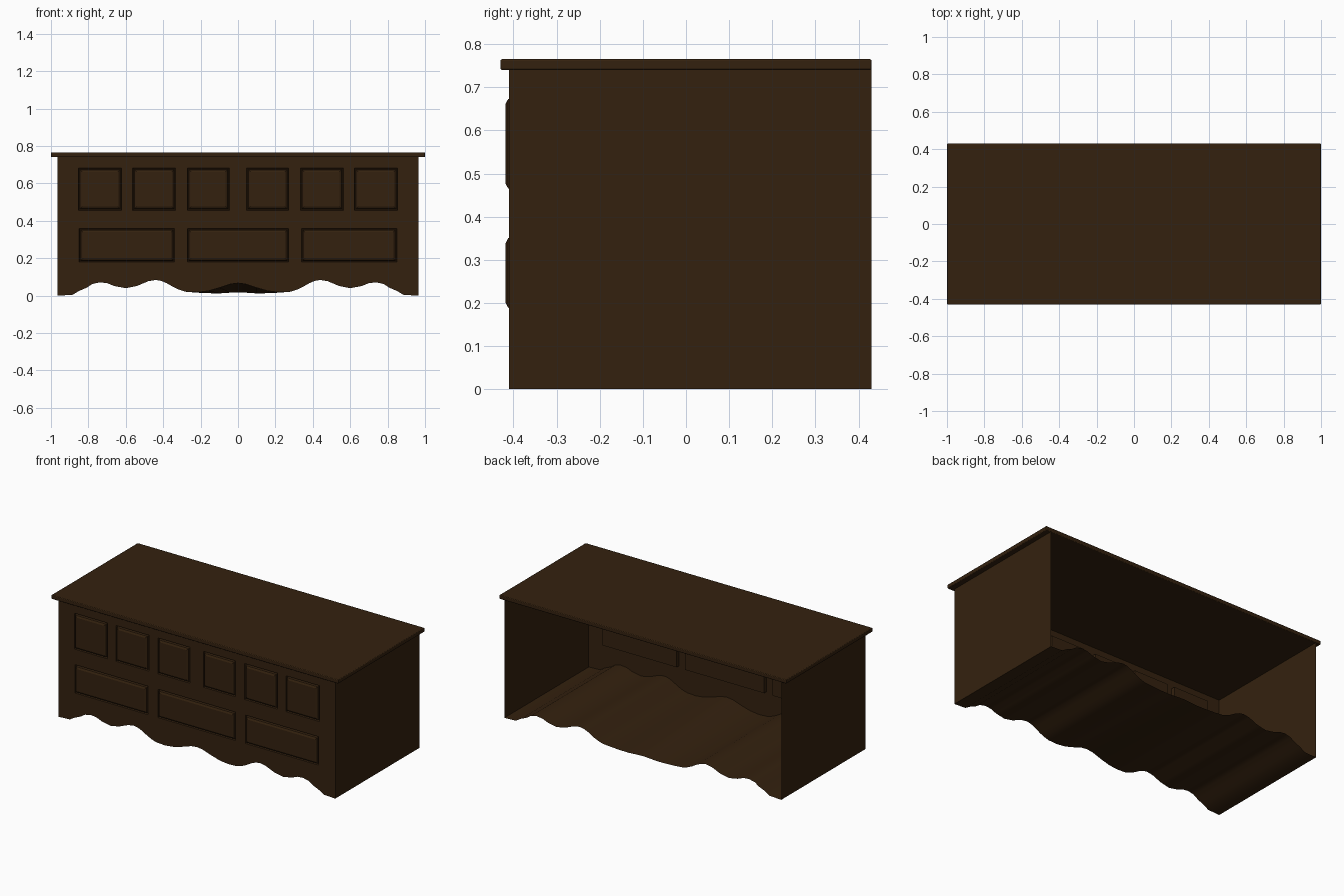
import bpy, bmesh, math

cube = bpy.data.objects.get("Cube")
if cube:
    bpy.data.objects.remove(cube, do_unlink=True)

wood = bpy.data.materials.new("dark brown wood")
wood.use_nodes = True
BROWN = (0.034, 0.0152, 0.0046, 1)
wood.diffuse_color = BROWN
bsdf = wood.node_tree.nodes["Principled BSDF"]
bsdf.inputs["Base Color"].default_value = BROWN
bsdf.inputs["Roughness"].default_value = 0.8

HALF_W, FRONT, BACK, BODY_TOP = 0.965, -0.41, 0.43, 0.742


def finish(bm, name, smooth=None):
    me = bpy.data.meshes.new(name)
    bm.to_mesh(me)
    bm.free()
    me.materials.append(wood)
    ob = bpy.data.objects.new(name, me)
    bpy.context.collection.objects.link(ob)
    if smooth:
        bpy.ops.object.select_all(action='DESELECT')
        ob.select_set(True)
        bpy.context.view_layer.objects.active = ob
        bpy.ops.object.shade_smooth_by_angle(angle=math.radians(smooth))
    return ob


def mirrored(half):
    """Full profile from left to right out of its x >= 0 half."""
    return [(-x, z) for x, z in reversed(half) if x > 0] + half


def loop(bm, pts):
    vs = [bm.verts.new(p) for p in pts]
    return vs, [bm.edges.new((a, b)) for a, b in zip(vs, vs[1:] + vs[:1])]


# Scalloped lower edge; the middle arch exists at the front only
sides = [(0.28, 0.021), (0.31, 0.03), (0.34, 0.043), (0.38, 0.066), (0.41, 0.079),
         (0.44, 0.084), (0.48, 0.077), (0.54, 0.052), (0.6, 0.04), (0.66, 0.051),
         (0.7, 0.067), (0.74, 0.071), (0.78, 0.062), (0.81, 0.042), (0.85, 0.025),
         (0.885, 0.004), (HALF_W, 0)]
front_edge = mirrored([(0, 0.067), (0.04, 0.062), (0.1, 0.042), (0.16, 0.025),
                       (0.22, 0.018)] + sides)
back_edge = mirrored([(0, 0.018), (0.04, 0.016), (0.1, 0.012), (0.16, 0.013),
                      (0.22, 0.016)] + sides)

# Panel openings: x0, x1, z0, z1
openings = []
for s in (-1, 1):
    for a, b in ((0.042, 0.275), (0.33, 0.567), (0.618, 0.858)):
        openings.append((*sorted((s * a, s * b)), 0.452, 0.686))
    openings.append((*sorted((s * 0.335, s * 0.853)), 0.176, 0.363))
openings.append((-0.275, 0.275, 0.176, 0.363))


def rect(o, inset, y):
    x0, x1, z0, z1 = o[0] + inset, o[1] - inset, o[2] + inset, o[3] - inset
    return [(x0, y, z0), (x1, y, z0), (x1, y, z1), (x0, y, z1)]


# Front board with a scalloped apron and panel openings
bm = bmesh.new()
outline = [(x, FRONT, z) for x, z in front_edge]
outline += [(HALF_W, FRONT, BODY_TOP), (-HALF_W, FRONT, BODY_TOP)]
edges = loop(bm, outline)[1]
for o in openings:
    edges += loop(bm, rect(o, 0, FRONT))[1]
bmesh.ops.triangle_fill(bm, use_beauty=True, use_dissolve=False, edges=edges, normal=(0, -1, 0))
for f in bm.faces:
    f.normal_update()
    if f.normal.y > 0:
        f.normal_flip()
finish(bm, "front_board")

# Raised panels: back plate, groove, sloping edge and flat field
RINGS = ((0, -0.385), (0, FRONT), (0.004, FRONT), (0.007, -0.397),
         (0.010, -0.397), (0.013, -0.412), (0.024, -0.418))
for i, o in enumerate(openings):
    bm = bmesh.new()
    rings = [[bm.verts.new(p) for p in rect(o, d, y)] for d, y in RINGS]
    for a, b in zip(rings, rings[1:]):
        for k in range(4):
            n = (k + 1) % 4
            bm.faces.new((a[k], a[n], b[n], b[k]))
    bm.faces.new(rings[0])
    bm.faces.new(rings[-1])
    bmesh.ops.recalc_face_normals(bm, faces=bm.faces)
    finish(bm, f"raised_panel_{i + 1}")

# Wavy floor running from the apron to the open back
bm = bmesh.new()
f_row = [bm.verts.new((x, FRONT, z)) for x, z in front_edge]
b_row = [bm.verts.new((x, BACK, z)) for x, z in back_edge]
for k in range(len(f_row) - 1):
    bm.faces.new((f_row[k], b_row[k], b_row[k + 1], f_row[k + 1]))
finish(bm, "wavy_floor", 30)

# End boards
for s, side in ((1, "left"), (-1, "right")):
    bm = bmesh.new()
    pts = [(FRONT, 0), (BACK, 0), (BACK, BODY_TOP), (FRONT, BODY_TOP)]
    bm.faces.new([bm.verts.new((s * HALF_W, y, z)) for y, z in pts[::s]])
    finish(bm, side + "_end_board")

# Overhanging top with softened edges
bm = bmesh.new()
bmesh.ops.create_cube(bm, size=1)
for v in bm.verts:
    v.co = (v.co.x * 2, v.co.y * 0.86, 0.7525 + v.co.z * 0.025)
top = finish(bm, "top_board", 30)
bev = top.modifiers.new("soft edges", 'BEVEL')
bev.width = 0.004
bev.segments = 2
